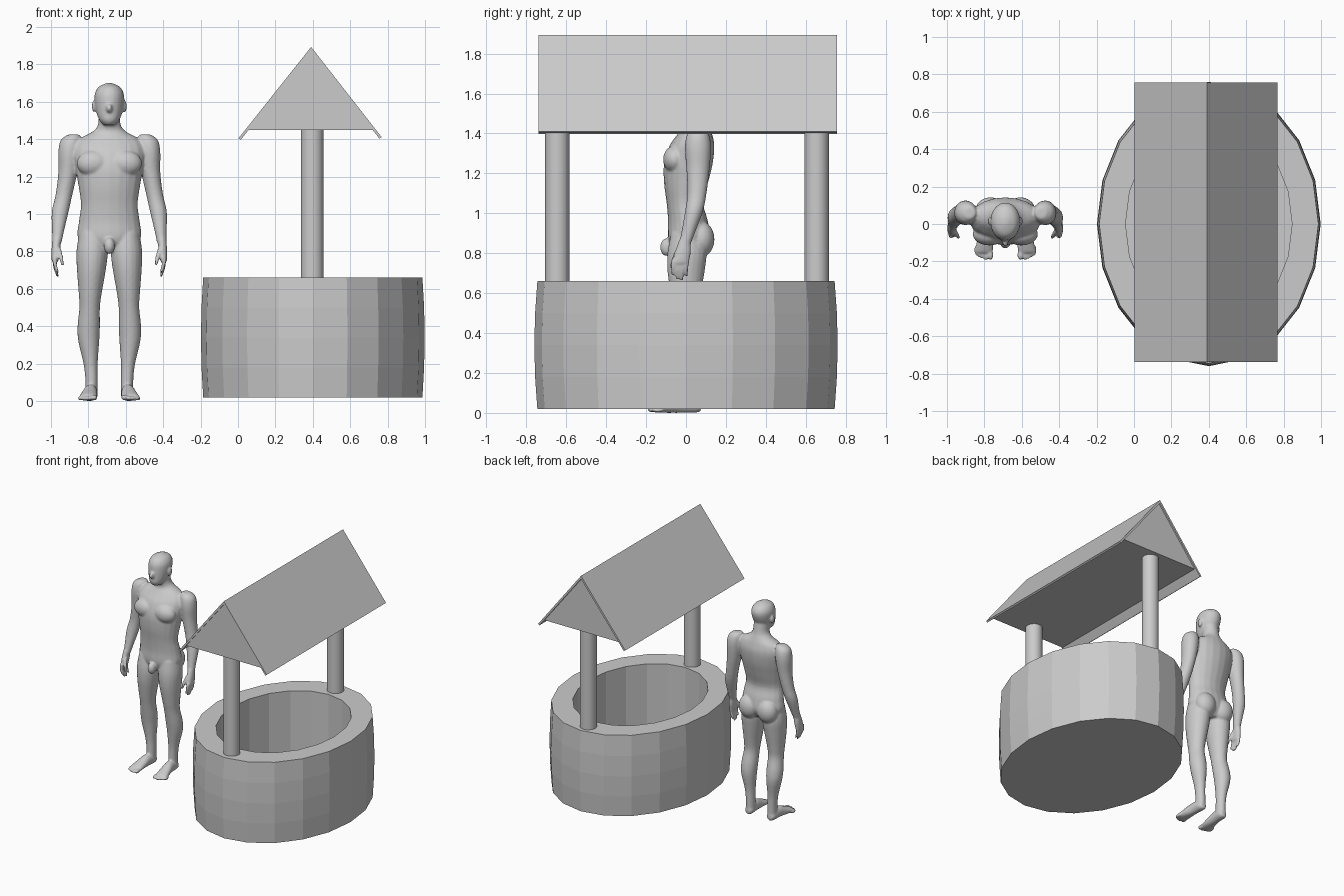
import bpy, bmesh
from math import sin, cos, pi
from mathutils import Vector, Matrix


def finish(name, bm, smooth=False):
    bmesh.ops.recalc_face_normals(bm, faces=bm.faces)
    me = bpy.data.meshes.new(name)
    bm.to_mesh(me)
    bm.free()
    ob = bpy.data.objects.new(name, me)
    bpy.context.collection.objects.link(ob)
    if smooth:
        bpy.context.view_layer.objects.active = ob
        ob.select_set(True)
        bpy.ops.object.shade_smooth_by_angle()
        ob.select_set(False)
    return ob


def skin_rings(bm, rings):
    """Bridge a list of point loops and cap both ends."""
    loops = [[bm.verts.new(p) for p in r] for r in rings]
    n = len(loops[0])
    for a, b in zip(loops, loops[1:]):
        for i in range(n):
            j = (i + 1) % n
            bm.faces.new((a[i], a[j], b[j], b[i]))
    bm.faces.new(loops[0][::-1])
    bm.faces.new(loops[-1])


def ellipse(cx, cy, z, rx, ry, n):
    return [Vector((cx + rx * cos(2 * pi * i / n), cy + ry * sin(2 * pi * i / n), z))
            for i in range(n)]


# ---- Well wall: slightly bulging 20-sided oval ring with a floor
bm = bmesh.new()
outer = [(.02, .98), (.18, .995), (.34, 1), (.50, .995), (.66, .98)]
rings = [ellipse(.4, 0, z, .598 * s, .76 * s, 20) for z, s in outer]
rings += [ellipse(.4, 0, z, .445, .565, 20) for z in (.66, .04)]
skin_rings(bm, rings)
finish("well_wall", bm)

# ---- Posts
for label, y in (("front", -.645), ("back", .655)):
    bm = bmesh.new()
    skin_rings(bm, [ellipse(.397, y, z, .061, .061, 24) for z in (.65, 1.46)])
    finish(label + "_post", bm, True)


# ---- Roof: gable block with two thin slabs
def extrude_profile(name, pts, y0, y1):
    bm = bmesh.new()
    skin_rings(bm, [[Vector((x, y, z)) for x, z in pts] for y in (y0, y1)])
    finish(name, bm)


extrude_profile("roof_gable", [(.055, 1.45), (.725, 1.45), (.391, 1.875)], -.73, .745)
extrude_profile("left_roof_slab", [(.391, 1.893), (.003, 1.405), (.015, 1.397), (.391, 1.868)], -.738, .757)
extrude_profile("right_roof_slab", [(.391, 1.893), (.391, 1.868), (.756, 1.403), (.768, 1.411)], -.738, .757)

# ---- Standing figure: lofted parts fused into one smooth body
body = bmesh.new()


def loft(rings, axis='Z', mirror=False, steps=4, n=20):
    """rings: (centre a, centre b, position, radius a, radius b), spline-interpolated."""
    fine = []
    for i in range(len(rings) - 1):
        p = [rings[max(0, min(len(rings) - 1, i + k))] for k in (-1, 0, 1, 2)]
        for s in range(steps):
            t = s / steps
            fine.append([.5 * (2 * b + (c - a) * t + (2 * a - 5 * b + 4 * c - d) * t * t
                               + (3 * b - a - 3 * c + d) * t ** 3) for a, b, c, d in zip(*p)])
    fine.append(rings[-1])
    loops = [ellipse(*r, n) for r in fine]
    if axis == 'Y':
        loops = [[Vector((v.x, v.z, v.y)) for v in l] for l in loops]
    skin_rings(body, loops)
    if mirror:
        skin_rings(body, [[Vector((-v.x, v.y, v.z)) for v in l][::-1] for l in loops])


def blob(c, r, mirror=False):
    for s in ((1, -1) if mirror else (1,)):
        m = Matrix.Translation((c[0] * s, c[1], c[2])) @ Matrix.Diagonal((*r, 1))
        bmesh.ops.create_uvsphere(body, u_segments=20, v_segments=12, radius=1, matrix=m)


# Torso and neck
loft([(0, .01, .80, .10, .07), (0, .015, .87, .168, .105), (0, .01, .96, .163, .10),
      (0, -.005, 1.05, .152, .092), (0, 0, 1.15, .165, .11), (0, .012, 1.25, .182, .122),
      (0, .03, 1.34, .19, .112), (0, .045, 1.40, .16, .085), (0, .05, 1.44, .09, .066),
      (0, .04, 1.48, .06, .062), (0, .03, 1.55, .058, .06)])
blob((.085, -.055, 1.27), (.09, .06, .07), True)
blob((.08, .075, .87), (.08, .068, .09), True)
blob((0, -.095, .83), (.03, .035, .045))

# Head, nose, ears
loft([(0, -.035, 1.475, .03, .035), (0, -.025, 1.50, .052, .065), (0, -.005, 1.54, .069, .087),
      (0, .01, 1.60, .079, .1), (0, .015, 1.645, .077, .098), (0, .015, 1.68, .056, .072),
      (0, .015, 1.70, .015, .02)])
blob((0, -.095, 1.565), (.016, .026, .024))
blob((.083, .015, 1.575), (.01, .022, .032), True)

# Arms
loft([(.19, .06, 1.425, .03, .03), (.205, .06, 1.395, .055, .055), (.213, .06, 1.33, .06, .066),
      (.222, .06, 1.22, .051, .058), (.243, .055, 1.10, .045, .048), (.263, .04, 1.01, .045, .045),
      (.275, .01, .90, .031, .034), (.28, -.005, .85, .026, .03)], mirror=True)
# Hands and fingers
loft([(.28, -.005, .87, .024, .028), (.286, -.015, .81, .023, .04), (.29, -.027, .755, .019, .042),
      (.29, -.03, .745, .012, .035)], mirror=True)
for y, tip in ((-.062, .69), (-.04, .668), (-.017, .665), (.006, .685)):
    loft([(.292, y, .77, .011, .012), (.29, y - .004, (.77 + tip) / 2, .011, .011),
          (.276, y - .004, tip, .007, .008)], mirror=True, n=10)
loft([(.275, -.035, .82, .015, .016), (.258, -.06, .77, .012, .013),
      (.25, -.072, .725, .008, .009)], mirror=True, n=10)

# Legs
loft([(.09, .005, .90, .07, .08), (.092, .005, .80, .084, .098), (.096, 0, .70, .077, .092),
      (.102, 0, .58, .062, .073), (.105, .005, .50, .055, .062), (.11, .025, .40, .06, .064),
      (.11, .035, .32, .056, .06), (.1, .035, .20, .038, .043), (.095, .035, .11, .033, .04),
      (.095, .035, .03, .033, .04)], mirror=True)
# Feet and toes
loft([(.095, .03, .075, .02, .022), (.096, .035, .05, .034, .034), (.1, .045, -.02, .036, .045),
      (.108, .032, -.09, .044, .032), (.113, .022, -.14, .048, .021), (.115, .018, -.155, .044, .016)],
     'Y', True)
for x, y, r in ((.08, -.165, .016), (.105, -.168, .012), (.125, -.162, .011),
                (.142, -.152, .011), (.156, -.14, .011)):
    blob((x, y, r + .003), (r, .028, r), True)

bmesh.ops.translate(body, verts=body.verts, vec=(-.688, 0, 0))
figure = finish("standing_figure", body)
remesh = figure.modifiers.new("fuse", 'REMESH')
remesh.mode = 'VOXEL'
remesh.voxel_size = .007
remesh.use_smooth_shade = True
relax = figure.modifiers.new("relax", 'SMOOTH')
relax.factor = .5
relax.iterations = 5
